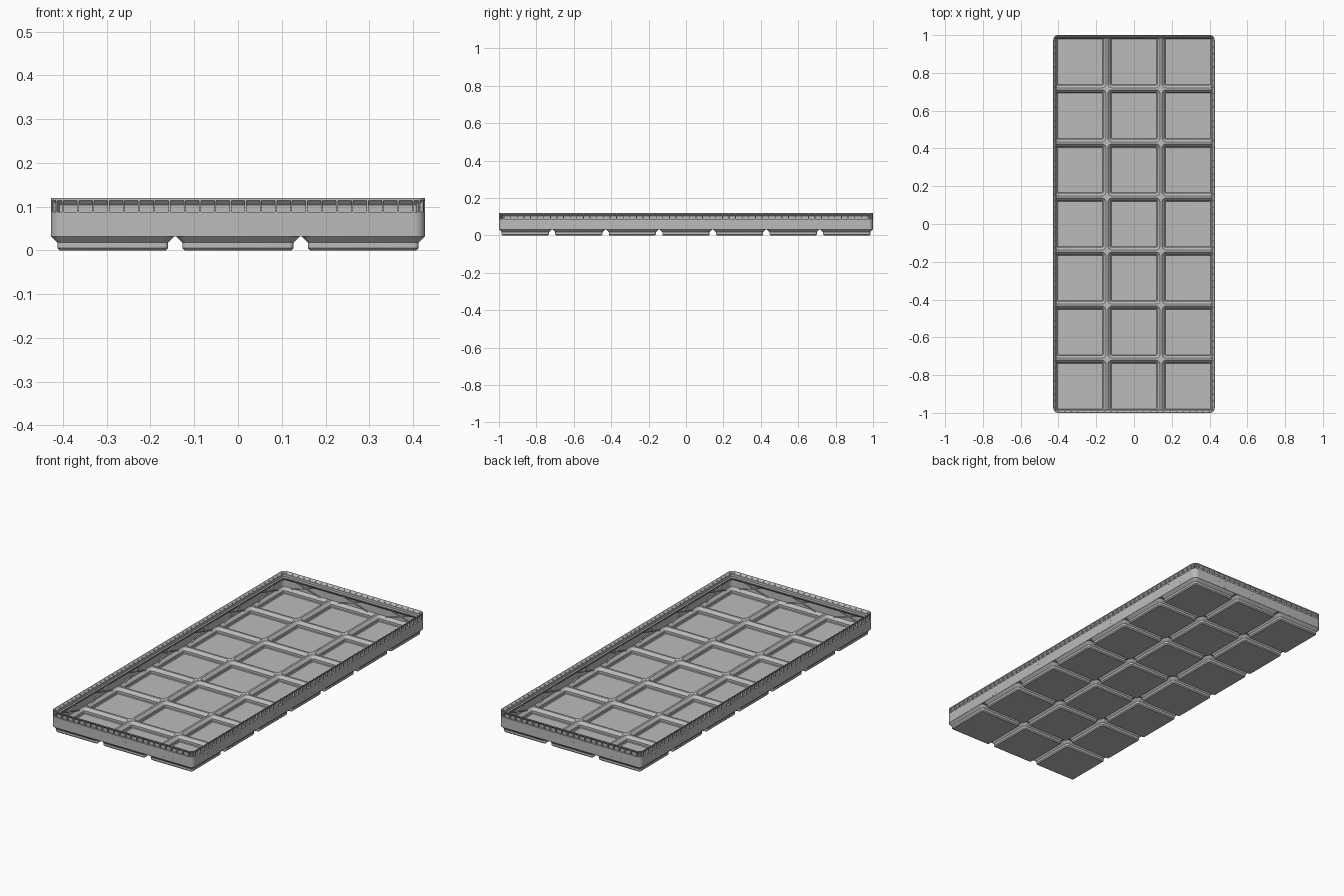
import bpy, bmesh, math
from mathutils import Matrix, Vector

if "Cube" in bpy.data.objects:
    bpy.data.objects.remove(bpy.data.objects["Cube"])

S = 2 / 293.5            # built in millimetres, scaled to units
PITCH = 42
NX, NY = 3, 7
HX, HY = NX * PITCH / 2 - 0.25, NY * PITCH / 2 - 0.25
LIP_Z, TOP_Z = 12.9, 17.6

grey = bpy.data.materials.new("light_grey")
grey.diffuse_color = (0.5, 0.5, 0.5, 1)
grey.use_nodes = True
grey.node_tree.nodes["Principled BSDF"].inputs["Base Color"].default_value = grey.diffuse_color


def finish(bm, name):
    bmesh.ops.recalc_face_normals(bm, faces=bm.faces)
    bmesh.ops.scale(bm, vec=(S, S, S), verts=bm.verts)
    me = bpy.data.meshes.new(name)
    bm.to_mesh(me)
    bm.free()
    me.materials.append(grey)
    ob = bpy.data.objects.new(name, me)
    bpy.context.collection.objects.link(ob)
    bpy.ops.object.select_all(action='DESELECT')
    ob.select_set(True)
    bpy.context.view_layer.objects.active = ob
    bpy.ops.object.shade_smooth_by_angle(angle=math.radians(25))
    return ob


def rounded_loop(bm, cx, cy, hx, hy, r, z, seg=6):
    """Ring of vertices around a rounded rectangle."""
    out = []
    for k, (sx, sy) in enumerate(((1, 1), (-1, 1), (-1, -1), (1, -1))):
        for i in range(seg + 1):
            a = math.pi / 2 * (k + i / seg)
            out.append(bm.verts.new((cx + sx * (hx - r) + r * math.cos(a),
                                     cy + sy * (hy - r) + r * math.sin(a), z)))
    return out


def bridge(bm, a, b):
    n = len(a)
    for i in range(n):
        bm.faces.new((a[i], a[(i + 1) % n], b[(i + 1) % n], b[i]))


def box(bm, centre, size, rot=None):
    m = Matrix.Translation(Vector(centre)) @ (rot or Matrix()) @ Matrix.Diagonal((*size, 1))
    bmesh.ops.create_cube(bm, size=1, matrix=m)


cells_x = [(i - (NX - 1) / 2) * PITCH for i in range(NX)]
cells_y = [(j - (NY - 1) / 2) * PITCH for j in range(NY)]

# hollow stepped feet: outside from the bottom up, then the pocket back down
FOOT = [(17.8, 0.8, 0), (18.6, 1.6, 0.8), (18.6, 1.6, 2.6), (20.7, 3.7, 4.75),
        (20.7, 3.7, 5.25), (20.2, 3.2, 5.25), (18.1, 1.1, 3.1), (18.1, 1.1, 1.3),
        (17.6, 0.6, 0.8)]
bm = bmesh.new()
for cx in cells_x:
    for cy in cells_y:
        loops = [rounded_loop(bm, cx, cy, h, h, r, z) for h, r, z in FOOT]
        for a, b in zip(loops, loops[1:]):
            bridge(bm, a, b)
        bm.faces.new(loops[0][::-1])
        bm.faces.new(loops[-1])
finish(bm, "feet")

# flat ridges joining neighbouring feet, with diamonds at the crossings
bm = bmesh.new()
lines_x = [(i - NX / 2) * PITCH for i in range(1, NX)]
lines_y = [(j - NY / 2) * PITCH for j in range(1, NY)]
for x in lines_x:
    box(bm, (x, 0, 5), (1.4, 2 * HY - 0.2, 0.48))
for y in lines_y:
    box(bm, (0, y, 5), (2 * HX - 0.2, 1.4, 0.46))
for x in lines_x:
    for y in lines_y:
        box(bm, (x, y, 5), (4.5, 4.5, 0.44), Matrix.Rotation(math.pi / 4, 4, 'Z'))
finish(bm, "floor_ridges")

# thin outer wall with the stacking lip, as one closed cross-section (inset, height)
WALL = [(0, 4.75), (0, LIP_Z), (1.5, LIP_Z), (1.5, 15.3), (0.1, 16.8), (0, 16.8),
        (0, TOP_Z), (0.3, TOP_Z), (1.9, 15.9), (1.9, 14), (2.6, 13.3), (2.6, 12.6),
        (0.6, 10.6), (0.6, 4.75)]
bm = bmesh.new()
loops = [rounded_loop(bm, 0, 0, HX - d, HY - d, 3.75 - d, z) for d, z in WALL]
for a, b in zip(loops, loops[1:] + loops[:1]):
    bridge(bm, a, b)
finish(bm, "outer_wall")

# narrow upright ribs in the groove below the rim, plus ribs on the corners
bm = bmesh.new()
rib_h = 16.9 - LIP_Z
rib_z = LIP_Z + rib_h / 2
for half, other, count, along_x in ((HX, HY, 24, True), (HY, HX, 56, False)):
    for i in range(count):
        t = (half - 4) * (2 * i / (count - 1) - 1)
        for s in (-1, 1):
            p = s * (other - 0.82)
            if along_x:
                box(bm, (t, p, rib_z), (0.6, 1.6, rib_h))
            else:
                box(bm, (p, t, rib_z), (1.6, 0.6, rib_h))
for sx in (-1, 1):
    for sy in (-1, 1):
        for deg in (30, 60):
            a = math.atan2(sy * math.sin(math.radians(deg)), sx * math.cos(math.radians(deg)))
            box(bm, (sx * (HX - 3.75) + 2.95 * math.cos(a),
                     sy * (HY - 3.75) + 2.95 * math.sin(a), rib_z),
                (1.5, 0.6, rib_h), Matrix.Rotation(a, 4, 'Z'))
finish(bm, "rim_ribs")

# crossed braces inside each wall panel, and the dotted crosses outside
braces, dots = bmesh.new(), bmesh.new()
MID_Z = 8.6
panels = [(c, s, True) for c in cells_x for s in (-1, 1)]
panels += [(c, s, False) for c in cells_y for s in (-1, 1)]
for c, s, along_x in panels:
    turn = Matrix() if along_x else Matrix.Rotation(math.pi / 2, 4, 'Z')
    wall = HY if along_x else HX

    def at(t, inset, z):
        p = s * (wall - inset)
        return (c + t, p, z) if along_x else (p, c + t, z)

    for d in (-1, 1):
        tilt = turn @ Matrix.Rotation(d * math.atan2(2.9, 10), 4, 'Y')
        box(braces, at(0, 0.9, MID_Z), (27, 1.2, 0.5), tilt)
        for k in range(-6, 7):
            box(dots, at(k * 1.7, 0, MID_Z + d * k * 0.49), (0.35, 0.06, 0.2), turn)
finish(braces, "inner_braces")
finish(dots, "dotted_crosses")
